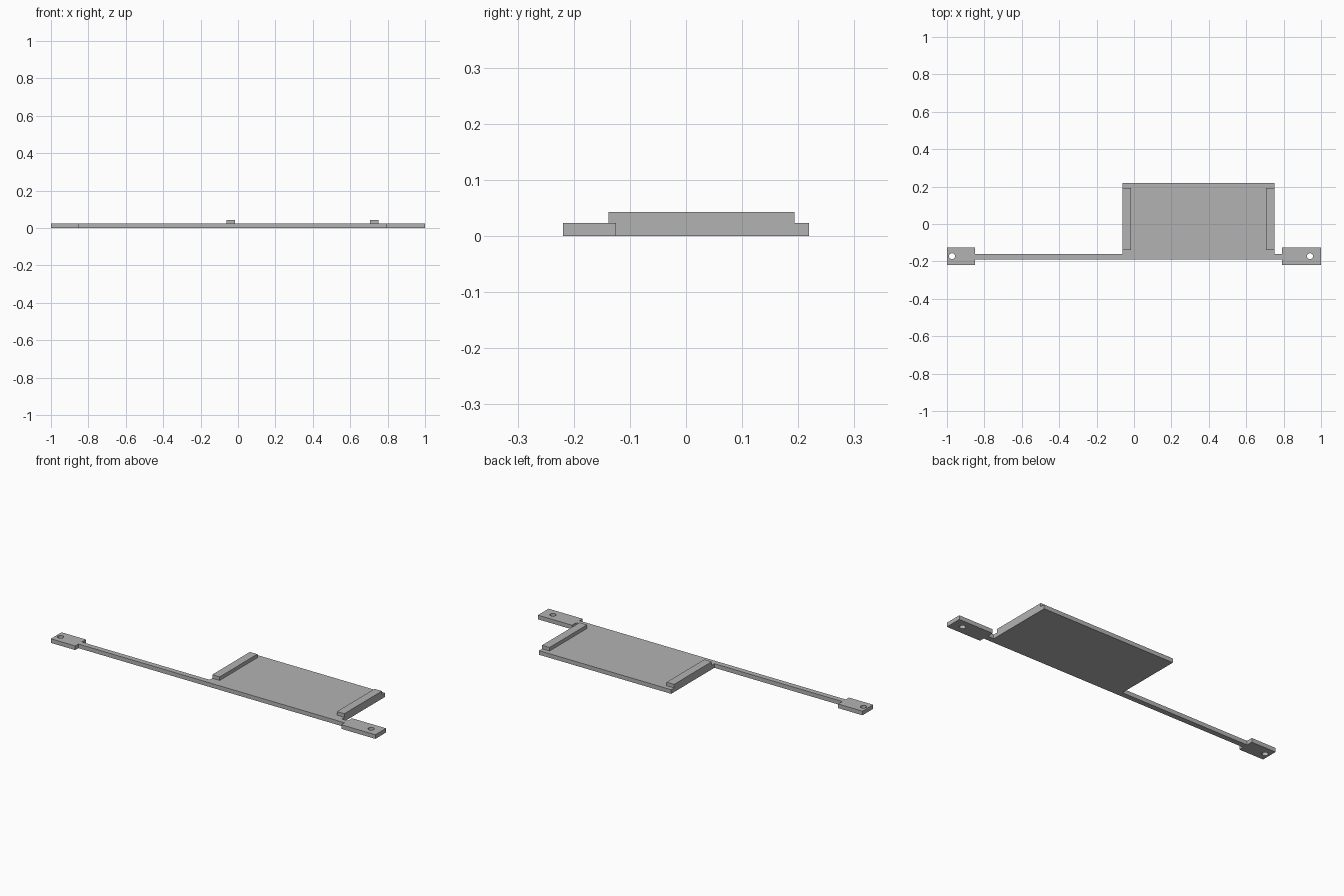
import bpy
import bmesh
import math
from mathutils import Matrix, Vector

cube = bpy.data.objects.get("Cube")
if cube:
    bpy.data.objects.remove(cube)

THICK = 0.023
RAIL_TOP = 0.043
TAB_Y = -0.172

grey = bpy.data.materials.new("plain_grey")
grey.use_nodes = True
colour = (0.45, 0.45, 0.45, 1)
grey.diffuse_color = colour
grey.node_tree.nodes["Principled BSDF"].inputs["Base Color"].default_value = colour


def add_object(name, mesh):
    mesh.materials.clear()
    mesh.materials.append(grey)
    obj = bpy.data.objects.new(name, mesh)
    bpy.context.collection.objects.link(obj)
    return obj


def box(name, x0, x1, y0, y1, z0, z1):
    bm = bmesh.new()
    size = Vector((x1 - x0, y1 - y0, z1 - z0))
    centre = Vector((x0 + x1, y0 + y1, z0 + z1)) / 2
    bmesh.ops.create_cube(bm, size=1, matrix=Matrix.Translation(centre) @ Matrix.Diagonal(size.to_4d()))
    mesh = bpy.data.meshes.new(name)
    bm.to_mesh(mesh)
    bm.free()
    return add_object(name, mesh)


def add_loop(curve, points):
    spline = curve.splines.new("POLY")
    spline.points.add(len(points) - 1)
    for p, (x, y) in zip(spline.points, points):
        p.co = (x, y, 0, 1)
    spline.use_cyclic_u = True


def circle(cx, cy, r, n=32):
    return [(cx + r * math.cos(math.tau * i / n), cy + r * math.sin(math.tau * i / n)) for i in range(n)]


# Flat base: two end tabs, thin bar and wide plate in one outline
tab_lo, tab_hi = -0.219, -0.125
bar_lo, bar_hi = -0.191, -0.161
left_tab, right_tab = -0.85, 0.79
plate_l, plate_r, plate_back = -0.062, 0.752, 0.219
outline = [
    (-1, tab_lo), (left_tab, tab_lo), (left_tab, bar_lo),
    (right_tab, bar_lo), (right_tab, tab_lo), (1, tab_lo),
    (1, tab_hi), (right_tab, tab_hi), (right_tab, bar_hi),
    (plate_r, bar_hi), (plate_r, plate_back), (plate_l, plate_back),
    (plate_l, bar_hi), (left_tab, bar_hi), (left_tab, tab_hi), (-1, tab_hi),
]
curve = bpy.data.curves.new("base_outline", "CURVE")
curve.dimensions = "2D"
curve.fill_mode = "BOTH"
curve.extrude = THICK / 2
add_loop(curve, outline)

# Screw holes in the tabs
for hole_x in (-0.973, 0.941):
    add_loop(curve, circle(hole_x, TAB_Y, 0.016))

# Turn the filled outline into a mesh standing on the ground
helper = bpy.data.objects.new("base_outline", curve)
bpy.context.collection.objects.link(helper)
bpy.context.view_layer.update()
mesh = bpy.data.meshes.new_from_object(helper.evaluated_get(bpy.context.evaluated_depsgraph_get()))
bpy.data.objects.remove(helper)
mesh.transform(Matrix.Translation((0, 0, THICK / 2)))
bm = bmesh.new()
bm.from_mesh(mesh)
bmesh.ops.remove_doubles(bm, verts=bm.verts, dist=0.0001)
bmesh.ops.recalc_face_normals(bm, faces=bm.faces)
for f in bm.faces:
    f.smooth = False
bm.to_mesh(mesh)
bm.free()
add_object("base_plate", mesh)

# Raised rails along both sides of the plate
rail_w = 0.046
box("right_rail", plate_l, plate_l + rail_w, -0.138, 0.193, THICK, RAIL_TOP)
box("left_rail", plate_r - rail_w, plate_r, -0.138, 0.193, THICK, RAIL_TOP)
